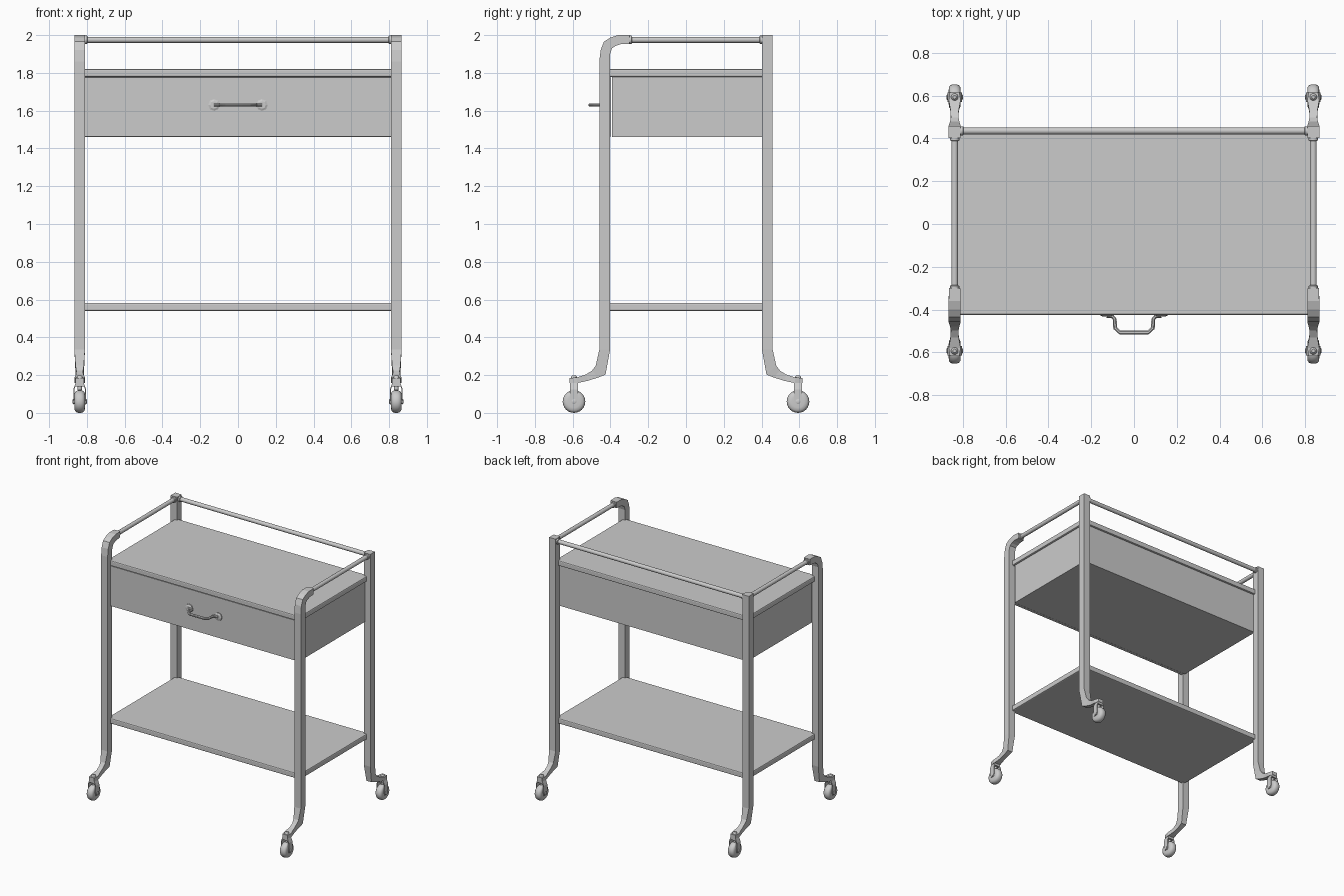
import bpy, bmesh, math
from mathutils import Vector

cube = bpy.data.objects.get("Cube")
if cube:
    bpy.data.objects.remove(cube, do_unlink=True)

steel = bpy.data.materials.new("painted grey steel")
steel.use_nodes = True
GREY = (0.6, 0.6, 0.6, 1)
steel.diffuse_color = GREY
steel.node_tree.nodes["Principled BSDF"].inputs["Base Color"].default_value = GREY

LEG_X, CASTER_Y = 0.838, 0.593


def finish(name, bm, smooth=False):
    bmesh.ops.recalc_face_normals(bm, faces=bm.faces[:])
    mesh = bpy.data.meshes.new(name)
    bm.to_mesh(mesh)
    bm.free()
    mesh.materials.append(steel)
    obj = bpy.data.objects.new(name, mesh)
    bpy.context.collection.objects.link(obj)
    if smooth:
        bpy.ops.object.select_all(action='DESELECT')
        obj.select_set(True)
        bpy.context.view_layer.objects.active = obj
        bpy.ops.object.shade_smooth_by_angle(angle=math.radians(35))
    return obj


def box(name, low, high, bevel=0):
    low, high = Vector(low), Vector(high)
    bm = bmesh.new()
    bmesh.ops.create_cube(bm, size=1)
    for v in bm.verts:
        v.co = (low + high) / 2 + v.co * (high - low)
    if bevel:
        bmesh.ops.bevel(bm, geom=bm.edges[:], offset=bevel, segments=2, affect='EDGES', profile=0.5)
    return finish(name, bm)


def loft(bm, rings):
    """Skin a list of closed rings of points and cap both ends."""
    rings = [[bm.verts.new(p) for p in ring] for ring in rings]
    count = len(rings[0])
    for a, b in zip(rings, rings[1:]):
        for i in range(count):
            j = (i + 1) % count
            bm.faces.new((a[i], a[j], b[j], b[i]))
    bm.faces.new(rings[0])
    bm.faces.new(rings[-1])


def lathe(name, start, axis, profile, sides=20, smooth=True):
    """Turn a (distance, radius) profile around an axis from start."""
    start, axis = Vector(start), Vector(axis).normalized()
    u = axis.orthogonal().normalized()
    w = axis.cross(u)
    bm = bmesh.new()
    rings = []
    for d, r in profile:
        angles = [2 * math.pi * i / sides for i in range(sides)]
        rings.append([start + axis * d + (u * math.cos(a) + w * math.sin(a)) * r for a in angles])
    loft(bm, rings)
    return finish(name, bm, smooth)


def rail(name, start, end):
    """Round rail with a stepped collar at each end."""
    n = (Vector(end) - Vector(start)).length
    half = [(0, 0.022), (0.013, 0.022), (0.016, 0.016)]
    lathe(name, start, Vector(end) - Vector(start), half + [(n - d, r) for d, r in reversed(half)])


# Leg stations: outer (y, z), inner (y, z), half width
FOOT = [
    ((0.617, 0.185), (0.617, 0.157), 0.022),
    ((0.58, 0.187), (0.575, 0.158), 0.028),
    ((0.53, 0.203), (0.52, 0.17), 0.019),
    ((0.497, 0.224), (0.465, 0.187), 0.018),
    ((0.478, 0.25), (0.426, 0.203), 0.022),
    ((0.459, 0.335), (0.402, 0.335), 0.028),
]
STRAIGHT_TOP = [((0.459, 2.0), (0.402, 2.0), 0.028)]
CURVED_TOP = [
    ((0.459, 1.86), (0.402, 1.86), 0.028),
    ((0.452, 1.92), (0.402, 1.90), 0.028),
    ((0.435, 1.965), (0.392, 1.93), 0.028),
    ((0.40, 1.987), (0.373, 1.943), 0.028),
    ((0.36, 2.0), (0.345, 1.952), 0.028),
    ((0.30, 2.0), (0.30, 1.953), 0.026),
]


def leg(name, x, side, stations):
    bm = bmesh.new()
    loft(bm, [[(x - h, side * o[0], o[1]), (x + h, side * o[0], o[1]),
               (x + h, side * i[0], i[1]), (x - h, side * i[0], i[1])]
              for o, i, h in stations])
    finish(name, bm)


def caster(name, x, side):
    y, z, r = side * CASTER_Y, 0.06, 0.06
    # Rounded tyre and hub
    tyre = [(-0.028, r * 0.55), (-0.026, r * 0.8), (-0.019, r * 0.93), (-0.008, r),
            (0.008, r), (0.019, r * 0.93), (0.026, r * 0.8), (0.028, r * 0.55)]
    lathe(name + "_wheel", (x, y, z), (1, 0, 0), tyre, 24)
    lathe(name + "_axle", (x, y, z), (1, 0, 0),
          [(-0.038, 0.009), (-0.036, 0.013), (0.036, 0.013), (0.038, 0.009)], 12)
    # Fork cheeks, bridge and swivel stem
    for s in (-1, 1):
        bm = bmesh.new()
        loft(bm, [[(x + s * a, y - w, h), (x + s * b, y - w, h),
                   (x + s * b, y + w, h), (x + s * a, y + w, h)]
                  for a, b, w, h in [(0.029, 0.034, 0.016, 0.045), (0.029, 0.034, 0.022, 0.07),
                                     (0.028, 0.034, 0.022, 0.125), (0.015, 0.022, 0.022, 0.157)]])
        finish(name + "_fork", bm)
    box(name + "_bridge", (x - 0.022, y - 0.022, 0.14), (x + 0.022, y + 0.022, 0.158))
    lathe(name + "_stem", (x, y, 0.12), (0, 0, 1),
          [(0, 0.012), (0.064, 0.012), (0.065, 0.017), (0.073, 0.015), (0.079, 0.008)], 12)


# Legs, casters and side rails
for side_name, sx in (("left", 1), ("right", -1)):
    x = sx * LEG_X
    leg("front_leg_" + side_name, x, -1, FOOT + CURVED_TOP)
    leg("back_leg_" + side_name, x, 1, FOOT + STRAIGHT_TOP)
    caster("front_caster_" + side_name, x, -1)
    caster("back_caster_" + side_name, x, 1)
    rail("side_rail_" + side_name, (x, -0.302, 1.975), (x, 0.404, 1.975))
rail("back_rail", (-0.812, 0.435, 1.975), (0.812, 0.435, 1.975))

# Shelves and drawer
box("lower_shelf", (-0.835, -0.425, 0.54), (0.835, 0.425, 0.583), 0.008)
box("upper_shelf", (-0.835, -0.425, 1.778), (0.835, 0.425, 1.82), 0.008)
box("drawer_case", (-0.82, -0.393, 1.46), (0.82, 0.41, 1.779))
box("drawer_front", (-0.81, -0.42, 1.462), (0.81, -0.397, 1.776))

# Drawer handle: two eight-sided plates and a bent bar
HANDLE_Z = 1.63
for sx in (-1, 1):
    lathe("handle_plate", (sx * 0.127, -0.419, HANDLE_Z), (0, -1, 0),
          [(0, 0.031), (0.008, 0.031), (0.013, 0.02)], 8, False)
path = [(0.127, -0.43), (0.1, -0.432), (0.09, -0.445), (0.088, -0.487), (0.066, -0.507)]
path += [(-x, y) for x, y in reversed(path)]
points = [Vector((x, y, HANDLE_Z)) for x, y in path]
rings = []
for i, p in enumerate(points):
    t = (points[min(i + 1, len(points) - 1)] - points[max(i - 1, 0)]).normalized()
    n = t.cross(Vector((0, 0, 1)))
    angles = [math.pi * (k + 0.5) / 4 for k in range(8)]
    rings.append([p + (n * math.cos(a) + Vector((0, 0, math.sin(a)))) * 0.01 for a in angles])
bm = bmesh.new()
loft(bm, rings)
finish("handle_bar", bm, True)
